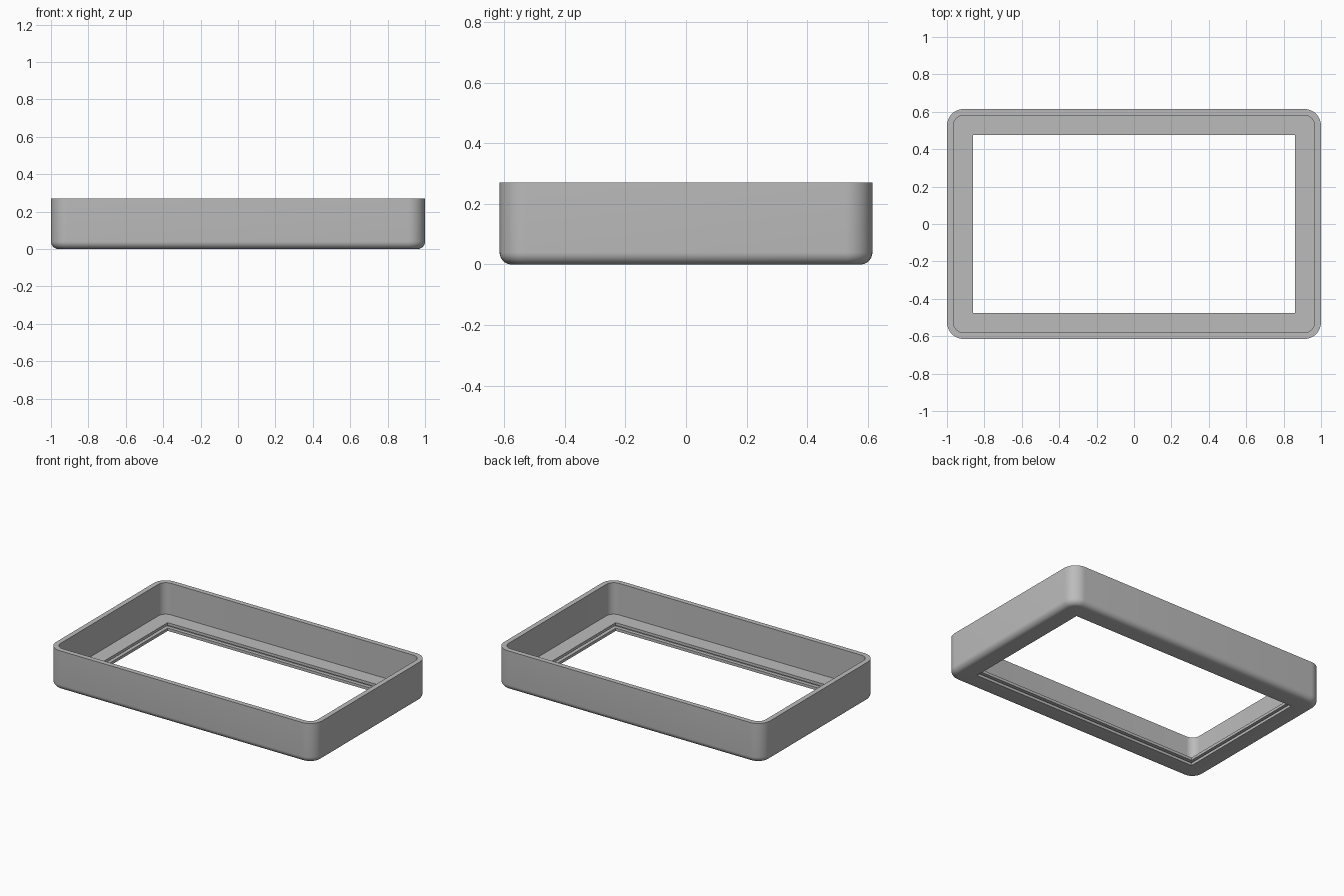
import bpy, bmesh, math

if "Cube" in bpy.data.objects:
    bpy.data.objects.remove(bpy.data.objects["Cube"], do_unlink=True)

HALF_X, HALF_Y, HEIGHT = 1.0, 0.615, 0.27
CORNER, FILLET, WALL = 0.09, 0.04, 0.034
FLOOR, LIP, OPENING, GROOVE = 0.056, 0.019, 0.138, 0.025
ARC_STEPS = 10

grey = bpy.data.materials.new("plain_grey")
grey.use_nodes = True
colour = (0.5, 0.5, 0.5, 1)
grey.diffuse_color = colour
grey.node_tree.nodes["Principled BSDF"].inputs["Base Color"].default_value = colour


def ring(bm, inset, z):
    """Rounded rectangle, set in from the outer wall; corners sharpen inward."""
    r = max(CORNER - inset, 0)
    cx, cy = HALF_X - inset - r, HALF_Y - inset - r
    verts = []
    for quarter, (sx, sy) in enumerate([(1, 1), (-1, 1), (-1, -1), (1, -1)]):
        for i in range(ARC_STEPS + 1):
            a = (quarter + i / ARC_STEPS) * math.pi / 2
            verts.append(bm.verts.new((sx * cx + r * math.cos(a),
                                       sy * cy + r * math.sin(a), z)))
    return verts


# Cross-section as (inset, height): outer wall, rounded base, grooved edge, floor, inner wall
profile = [(0, HEIGHT)]
for i in range(9):
    a = i / 8 * math.pi / 2
    profile.append((FILLET * (1 - math.cos(a)), FILLET * (1 - math.sin(a))))
profile += [
    (OPENING, 0), (OPENING, LIP),
    (OPENING - GROOVE, LIP), (OPENING - GROOVE, FLOOR - LIP),
    (OPENING, FLOOR - LIP), (OPENING, FLOOR),
    (WALL, FLOOR), (WALL, HEIGHT),
]

# Bridge each ring of the section to the next, all the way round
bm = bmesh.new()
rings = [ring(bm, d, z) for d, z in profile]
for a, b in zip(rings, rings[1:] + rings[:1]):
    for i in range(len(a)):
        j = (i + 1) % len(a)
        bm.faces.new((a[i], b[i], b[j], a[j]))
bmesh.ops.remove_doubles(bm, verts=bm.verts, dist=0.0001)
bmesh.ops.recalc_face_normals(bm, faces=bm.faces)

mesh = bpy.data.meshes.new("bezel_frame")
bm.to_mesh(mesh)
bm.free()
mesh.materials.append(grey)
frame = bpy.data.objects.new("bezel_frame", mesh)
bpy.context.collection.objects.link(frame)

bpy.ops.object.select_all(action="DESELECT")
frame.select_set(True)
bpy.context.view_layer.objects.active = frame
bpy.ops.object.shade_smooth_by_angle(angle=math.radians(30))
